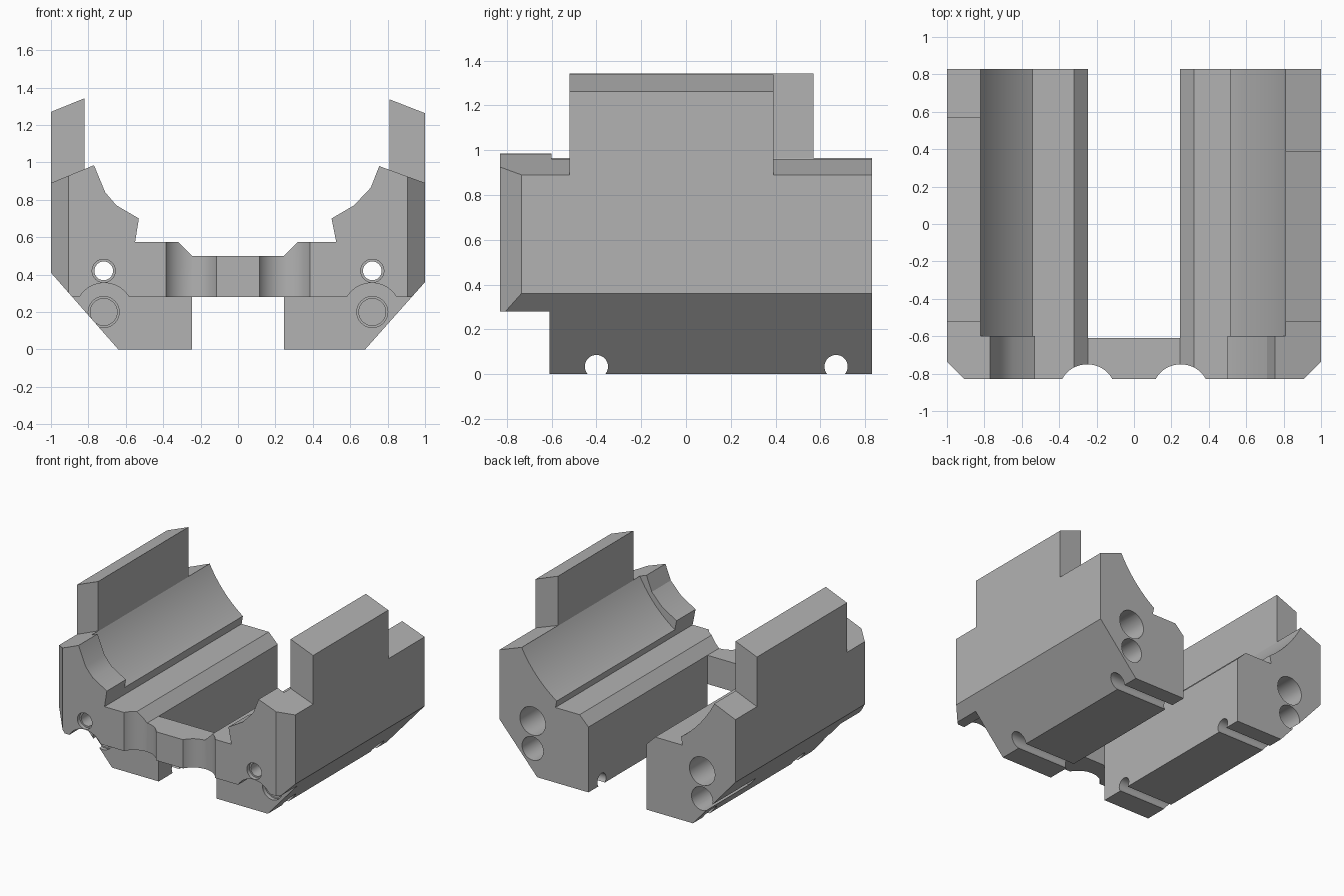
import bpy, math

if "Cube" in bpy.data.objects:
    bpy.data.objects.remove(bpy.data.objects["Cube"])

grey = bpy.data.materials.new("plain grey")
grey.use_nodes = True
grey.diffuse_color = (0.45, 0.45, 0.45, 1)
grey.node_tree.nodes["Principled BSDF"].inputs["Base Color"].default_value = (0.45, 0.45, 0.45, 1)

import bmesh

Y0, Y1 = -0.83, 0.83      # front and back ends
STEP = -0.61              # start of the lower body


def prism(name, pts, a, b, axis="y"):
    """Extrude a closed outline from a to b along an axis."""
    place = {"x": lambda p, d: (d, p[0], p[1]),
             "y": lambda p, d: (p[0], d, p[1]),
             "z": lambda p, d: (p[0], p[1], d)}[axis]
    bm = bmesh.new()
    ends = [[bm.verts.new(place(p, d)) for p in pts] for d in (a, b)]
    n = len(pts)
    for ring in ends:
        bm.faces.new(ring)
    for i in range(n):
        j = (i + 1) % n
        bm.faces.new((ends[0][i], ends[0][j], ends[1][j], ends[1][i]))
    bmesh.ops.recalc_face_normals(bm, faces=bm.faces)
    mesh = bpy.data.meshes.new(name)
    bm.to_mesh(mesh)
    bm.free()
    mesh.materials.append(grey)
    obj = bpy.data.objects.new(name, mesh)
    bpy.context.collection.objects.link(obj)
    return obj


def arc(cx, cy, r, start=0, end=360, n=32):
    return [(cx + r * math.cos(math.radians(start + (end - start) * i / n)),
             cy + r * math.sin(math.radians(start + (end - start) * i / n))) for i in range(n)]


def box(x0, x1, z0, z1):
    return [(x0, z0), (x1, z0), (x1, z1), (x0, z1)]


def combine(obj, tool, operation="DIFFERENCE"):
    """Apply a boolean and drop the tool."""
    tool.hide_render = True
    mod = obj.modifiers.new("cut", "BOOLEAN")
    mod.object, mod.operation, mod.solver = tool, operation, "EXACT"
    bpy.context.view_layer.objects.active = obj
    bpy.ops.object.modifier_apply(modifier=mod.name)
    bpy.data.objects.remove(tool)


def scallop(s):
    return prism("scallop_cutter", arc(s * 0.25, -0.904, 0.154, n=48), 0.1, 0.75, "z")


def finish(obj):
    bpy.ops.object.select_all(action="DESELECT")
    obj.select_set(True)
    bpy.context.view_layer.objects.active = obj
    bpy.ops.object.shade_smooth_by_angle(angle=math.radians(20))


def jaw(name, s, foot, knee, lip, floor, groove, wall, wall_end):
    def side(pts):
        return [(s * x, z) for x, z in pts]

    # Body with the narrow seat of the front lip along its whole length
    body = prism(name, side([(0.245, 0), (foot, 0), (1, knee), (1, 0.89)] + lip
                            + [floor, (0.32, 0.575), (0.245, 0.50)]), Y0, Y1)

    # Wider round seat behind the front lip
    gx, gz, g_end = groove
    radius = math.hypot(gx, gz - 1.386)
    first = math.degrees(math.atan2(gz - 1.386, gx))
    last = -math.degrees(math.acos(g_end / radius))
    curve = arc(0, 1.386, radius, first, last, 24)
    curve.append((g_end, 1.386 - math.sqrt(radius ** 2 - g_end ** 2)))
    combine(body, prism("seat_cutter", side(curve + [(0.4, 0.72), (0.4, 1.2), (gx, 1.2)]),
                        -0.60, 1))

    # Raised side wall
    x, z_in, z_out = wall
    combine(body, prism("side_wall", side([(x, 0.8), (1, 0.8), (1, z_out), (x, z_in)]),
                        -0.52, wall_end), "UNION")

    # Undercut front, arch over the lower hole, bevelled corner, scallop
    combine(body, prism("undercut", side(box(0.1, 1.1, -0.1, 0.28)), -1, STEP))
    combine(body, prism("arch_cutter", arc(s * 0.715, 0.20, 0.155, n=48), -1, STEP))
    combine(body, prism("corner_cutter", [(s * 1.0, -0.735), (s * 0.905, Y0), (s * 0.905, -1),
                                          (s * 1.1, -1), (s * 1.1, -0.735)], -0.1, 1.5, "z"))
    combine(body, scallop(s))

    # Bores: stepped upper passage, blind lower holes at both ends
    for z, r, a, b in ((0.42, 0.05, -1, 1), (0.42, 0.062, -1, Y0 + 0.03), (0.42, 0.108, 0.45, 1),
                       (0.20, 0.072, -0.7, -0.17), (0.20, 0.083, -0.7, STEP + 0.03),
                       (0.21, 0.09, 0.3, 1)):
        combine(body, prism("bore_cutter", arc(s * 0.718, z, r), a, b))

    # Cross slots under the foot
    for y in (-0.40, 0.67):
        combine(body, prism("slot_cutter", arc(y, 0.034, 0.052), s * 0.1, s * 1.1, "x"))
    finish(body)


jaw("right_jaw", -1, 0.64, 0.41,
    [(0.77, 0.985), (0.71, 0.84), (0.65, 0.77), (0.53, 0.70)], (0.55, 0.575),
    (0.82, 0.962, 0.54), (0.82, 1.343, 1.27), 0.57)
jaw("left_jaw", 1, 0.68, 0.36,
    [(0.755, 0.98), (0.71, 0.865), (0.62, 0.77), (0.50, 0.70)], (0.525, 0.575),
    (0.81, 0.957, 0.512), (0.81, 1.337, 1.263), 0.39)

# Bridge joining the jaws at the front
bridge = prism("front_bridge", box(-0.245, 0.245, 0.28, 0.50), Y0, STEP)
for s in (-1, 1):
    combine(bridge, scallop(s))
finish(bridge)
